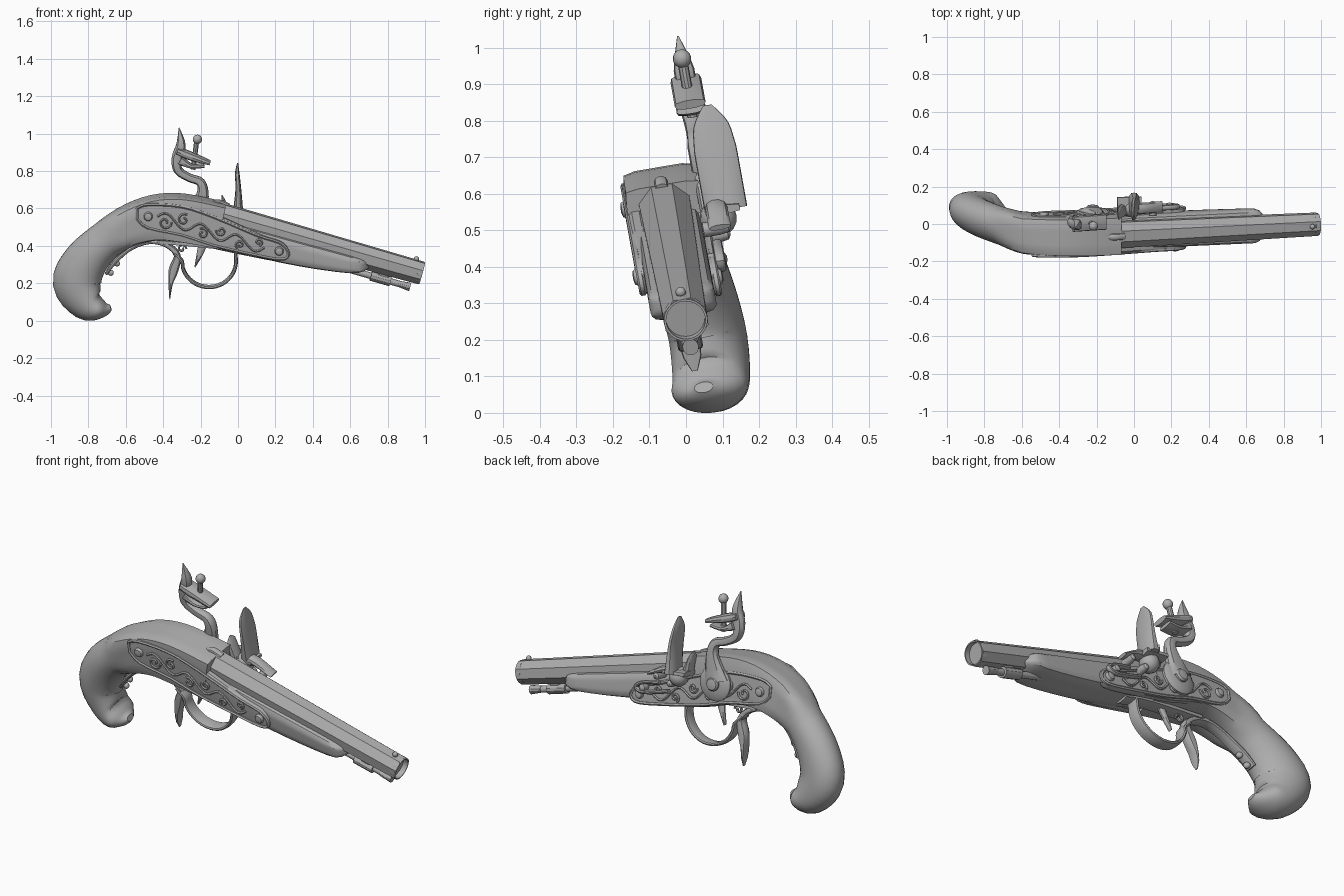
import bpy, bmesh, math
from math import sin, cos, pi
from mathutils import Vector

if "Cube" in bpy.data.objects:
    bpy.data.objects.remove(bpy.data.objects["Cube"])

grey = bpy.data.materials.new("plain_grey")
grey.use_nodes = True
grey.diffuse_color = (0.42, 0.42, 0.42, 1)
grey.node_tree.nodes["Principled BSDF"].inputs["Base Color"].default_value = grey.diffuse_color


def roll(x, y, z):
    # The pistol leans about its length, and the butt bends towards the lock side
    bend = 0.2 * max(0, -0.6 - x)
    return x, y + bend - 0.18 * z + 0.045, z + 0.17 * y


def loft(name, rings, closed=False):
    bm = bmesh.new()
    rows = [[bm.verts.new(roll(*point)) for point in ring] for ring in rings]
    count = len(rows[0])
    pairs = list(zip(rows, rows[1:]))
    if closed:
        pairs.append((rows[-1], rows[0]))
    else:
        bm.faces.new(rows[0])
        bm.faces.new(rows[-1])
    for a, b in pairs:
        for i in range(count):
            j = (i + 1) % count
            bm.faces.new((a[i], a[j], b[j], b[i]))
    bmesh.ops.recalc_face_normals(bm, faces=bm.faces)
    mesh = bpy.data.meshes.new(name)
    bm.to_mesh(mesh)
    bm.free()
    mesh.materials.append(grey)
    part = bpy.data.objects.new(name, mesh)
    bpy.context.collection.objects.link(part)


def spline(points, steps):
    # Catmull-Rom curve through tuples of any length
    if steps == 1:
        return points
    out = []
    last = len(points) - 1
    for i in range(last):
        four = [points[min(max(i + shift, 0), last)] for shift in (-1, 0, 1, 2)]
        for step in range(steps):
            t = step / steps
            out.append(tuple(b + t / 2 * (c - a + t * (2 * a - 5 * b + 4 * c - d + t * (3 * (b - c) + d - a)))
                             for a, b, c, d in zip(*four)))
    return out + [points[last]]


def section(centre, across, width, square, sides):
    # Superellipse ring spanned by a vector and the y axis
    ring = []
    for i in range(sides):
        angle = 2 * pi * (i + 0.5) / sides
        c, s = cos(angle), sin(angle)
        fit = (abs(c) ** square + abs(s) ** square) ** (-1 / square)
        ring.append(centre + across * c * fit + Vector((0, width * s * fit, 0)))
    return ring


def sweep(name, path, thick, width, y=0, square=2, spread=4, steps=4, sides=10, closed=False, fade=0):
    # Path of x, z points; thickness lies in the side plane, width along y
    if not isinstance(thick, (list, tuple)):
        thick = [thick] * len(path)
    points = spline([(x, z, t) for (x, z), t in zip(path, thick)], steps)
    count, rings = len(points), []
    for i, (x, z, t) in enumerate(points):
        before = points[(i - 1) % count if closed else max(i - 1, 0)]
        after = points[(i + 1) % count if closed else min(i + 1, count - 1)]
        along = Vector((after[0] - before[0], after[1] - before[1])).normalized()
        across = Vector((-along.y, 0, along.x)) * t
        power = square + fade * max(0, 1 - 2.5 * i / count)
        rings.append(section(Vector((x, y, z)), across, min(width, spread * t), power, sides))
    loft(name, rings, closed)


def stud(name, x, z, start, end, radius, sides=16):
    # Round headed pin along y
    turns = [2 * pi * i / sides for i in range(sides)]
    loft(name, [[(x + radius * f * cos(a), start + (end - start) * g, z + radius * f * sin(a)) for a in turns]
                for f, g in ((1, 0), (1, 0.6), (0.8, 0.9), (0.3, 1))])


def ball(name, x, y, z, radius, sides=14):
    heights = [radius * cos(pi * (j + 0.1) / 8.2) for j in range(9)]
    loft(name, [section(Vector((x, y, z + h)), Vector((math.sqrt(radius ** 2 - h ** 2), 0, 0)),
                        math.sqrt(radius ** 2 - h ** 2), 2, sides) for h in heights])


# Stock: square lock block flowing into the round grip and butt, then the fore end
sweep("grip_and_stock",
      [(-0.09, 0.51), (-0.3, 0.55), (-0.45, 0.55), (-0.6, 0.5), (-0.73, 0.41), (-0.82, 0.31),
       (-0.86, 0.2), (-0.8, 0.09), (-0.72, 0.063), (-0.68, 0.07)],
      [0.116, 0.12, 0.112, 0.103, 0.105, 0.12, 0.13, 0.095, 0.045, 0.015], 0.103, spread=1.7, sides=28, fade=14)
sweep("fore_end", [(-0.1, 0.48), (0.25, 0.385), (0.6, 0.31), (0.7, 0.305)], [0.075, 0.07, 0.048, 0.018],
      0.09, square=5, spread=2.5, sides=28)

# Octagonal barrel, with a round muzzle ring and open bore
BREECH, MUZZLE = Vector((-0.1, 0, 0.56)), Vector((0.98, 0, 0.255))
UP = (MUZZLE - BREECH).normalized().cross(Vector((0, 1, 0)))
UP *= math.copysign(1, UP.z)


def tube(name, sides, steps):
    loft(name, [section(BREECH.lerp(MUZZLE, along), UP * r, r, 2, sides) for along, r in steps])


tube("barrel", 8, ((0, 0.075), (1, 0.063), (1, 0.059), (0.7, 0.059)))
tube("muzzle_ring", 24, ((0.98, 0.06), (1.004, 0.059), (1.004, 0.053), (0.7, 0.053)))
sight = BREECH.lerp(MUZZLE, 0.96) + UP * 0.066
ball("front_sight", sight.x, 0, sight.z, 0.014)
sweep("rear_sight", [(-0.14, 0.625), (-0.1, 0.635), (-0.05, 0.615)], 0.013, 0.018)

# Ramrod with its pipe and flared tip
ROD, TIP = Vector((0.5, 0.3)), Vector((0.92, 0.18))


def rod_part(name, start, end, thick, width):
    sweep(name, [tuple(ROD.lerp(TIP, start)), tuple(ROD.lerp(TIP, end))], thick, width, steps=1, sides=12)


rod_part("ramrod", 0, 1, 0.017, 0.017)
rod_part("ramrod_tip", 0.85, 1, [0.016, 0.023], 0.022)
rod_part("ramrod_pipe", 0.5, 0.75, 0.026, 0.03)
sweep("pipe_bracket", [(0.77, 0.22), (0.79, 0.29)], 0.035, 0.02, square=5, steps=1)

# Side plate and lock plate: raised panel, rim, screws and scrollwork
PANEL = [(-0.54, 0.57), (-0.48, 0.555), (-0.3, 0.53), (-0.13, 0.475), (0.1, 0.4), (0.22, 0.37), (0.265, 0.355)]
HEIGHT = [0.03, 0.07, 0.085, 0.085, 0.06, 0.05, 0.02]


def scroll(name, x, z, radius, start, spin, y):
    path = []
    for i in range(15):
        angle, r = start + spin * i / 2, radius * (1 - i / 18)
        path.append((x + r * cos(angle), z + r * sin(angle)))
    sweep(name, path, 0.006, 0.009, y, steps=1, sides=6)


for name, side, shift in (("side_plate", -1, 0.02), ("lock_plate", 1, -0.015)):
    middle = [(x, z + shift) for x, z in PANEL]
    sweep(name, middle, HEIGHT, 0.02, side * 0.082, square=8, sides=20)
    upper = [(x, z + 0.9 * h) for (x, z), h in zip(middle, HEIGHT)]
    lower = [(x, z - 0.9 * h) for (x, z), h in zip(middle, HEIGHT)]
    sweep(name + "_rim", upper + lower[::-1], 0.008, 0.01, side * 0.1, steps=3, sides=6, closed=True)
    for x, z in (middle[1], middle[-2]):
        stud(name + "_screw", x, z, side * 0.09, side * 0.12, 0.024)
    vine = [(-0.43 + 0.03 * i, 0.555 + shift - 0.009 * i + 0.03 * sin(i)) for i in range(20)]
    sweep(name + "_vine", vine, 0.006, 0.009, side * 0.102, steps=2, sides=6)
    for i in range(6):
        flip = (-1) ** i
        scroll(name + "_scroll", -0.39 + i / 10, 0.545 + shift - 0.03 * i - 0.022 * flip,
               0.036 - 0.003 * i, i, -flip, side * 0.102)

# Cock: round foot, S neck ending in a spike, jaws and jaw screw
COCK_Y = 0.115
stud("cock_foot", -0.22, 0.52, 0.09, 0.13, 0.09, 20)
stud("cock_screw", -0.22, 0.52, 0.12, 0.15, 0.035)
sweep("cock_neck",
      [(-0.23, 0.53), (-0.19, 0.65), (-0.2, 0.72), (-0.26, 0.745), (-0.32, 0.785), (-0.325, 0.85),
       (-0.305, 0.92), (-0.315, 1.012)],
      [0.07, 0.035, 0.024, 0.022, 0.024, 0.03, 0.026, 0.002], 0.028, COCK_Y, square=2.6, spread=1.1)
sweep("upper_jaw", [(-0.325, 0.89), (-0.25, 0.86), (-0.15, 0.825)], [0.02, 0.022, 0.012], 0.042, COCK_Y, square=3)
sweep("lower_jaw", [(-0.31, 0.84), (-0.25, 0.808), (-0.18, 0.81)], [0.025, 0.012, 0.01], 0.04, COCK_Y, square=3)
sweep("jaw_screw", [(-0.24, 0.79), (-0.22, 0.95)], 0.014, 0.014, COCK_Y, steps=1)
ball("jaw_screw_knob", -0.217, COCK_Y, 0.95, 0.025)

# Priming pan, fence, frizzen with its arm and spring
LOCK_Y = 0.15
ball("priming_pan", -0.02, 0.135, 0.51, 0.05)
sweep("pan_lip", [(-0.09, 0.545), (0.04, 0.53)], 0.012, 0.05, LOCK_Y, square=5, steps=1)
sweep("pan_fence", [(-0.06, 0.52), (-0.075, 0.6), (-0.085, 0.65)], [0.03, 0.016, 0.002], 0.035, 0.125)
sweep("frizzen", [(0, 0.53), (0.002, 0.67), (-0.004, 0.76), (-0.002, 0.815)], [0.03, 0.016, 0.012, 0.003],
      0.058, 0.16, square=3, sides=14)
sweep("frizzen_arm", [(-0.01, 0.545), (0.06, 0.53), (0.15, 0.485)], [0.022, 0.02, 0.008], 0.03, 0.135)
sweep("frizzen_spring", [(0.1, 0.445), (0.19, 0.425), (0.235, 0.395), (0.19, 0.375), (0.04, 0.415)],
      0.01, 0.014, 0.12)
for x, z, end in ((0.1, 0.485, 0.165), (0.02, 0.465, 0.16), (0.19, 0.4, 0.14)):
    stud("lock_pin", x, z, 0.09, end, 0.02)

# Trigger guard: strap along the grip ending in a tail spike, bow and trigger
sweep("guard_strap",
      [(-0.705, 0.25), (-0.655, 0.32), (-0.57, 0.39), (-0.47, 0.425), (-0.38, 0.405), (-0.325, 0.35),
       (-0.345, 0.27), (-0.36, 0.2), (-0.365, 0.115)],
      [0.008, 0.012, 0.012, 0.014, 0.014, 0.018, 0.026, 0.012, 0.002], 0.028, square=3)
bow = [(-0.155 - 0.145 * cos(a), 0.32 - 0.14 * sin(a)) for a in [pi * i / 12 for i in range(13)]]
sweep("guard_bow", [(-0.34, 0.36)] + bow + [(-0.008, 0.38), (0.05, 0.37)], 0.01, 0.034, square=3, steps=2)
sweep("trigger", [(-0.18, 0.44), (-0.2, 0.37), (-0.23, 0.288)], [0.025, 0.02, 0.003], 0.014)
scroll("trigger_scroll", -0.3, 0.385, 0.024, 0, 1, 0)
sweep("guard_plate", [(-0.42, 0.425), (-0.1, 0.395), (0.06, 0.36)], 0.012, 0.034, square=5)
for x, z in ((-0.68, 0.256), (-0.647, 0.306)):
    ball("strap_screw", x, 0, z, 0.016)

# Smooth shading that keeps the hard edges
bpy.ops.object.select_all(action="DESELECT")
for part in bpy.context.scene.objects:
    if part.type == "MESH":
        part.select_set(True)
        bpy.context.view_layer.objects.active = part
bpy.ops.object.shade_smooth_by_angle(angle=math.radians(32))
